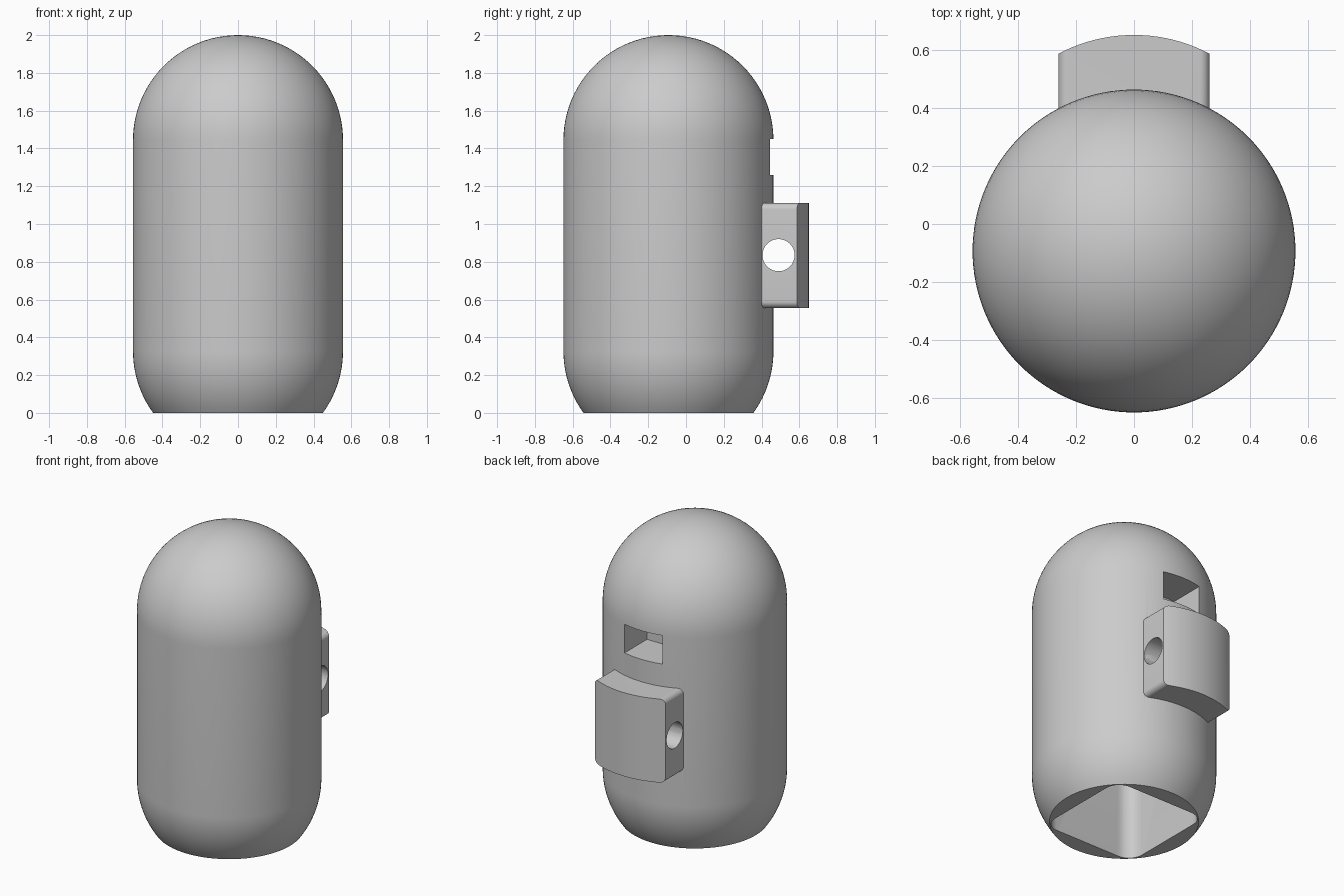
import bpy
import bmesh
from math import sin, cos, pi, sqrt
from mathutils import Matrix, Vector

cube = bpy.data.objects.get("Cube")
if cube:
    bpy.data.objects.remove(cube, do_unlink=True)

R = 0.556          # capsule radius
CY = -0.093        # capsule axis in y
TOP = 2 - R        # dome centre height
LOW = 0.327        # centre of the truncated lower dome
RIM = sqrt(R * R - LOW * LOW)

grey = bpy.data.materials.new("light grey")
grey.use_nodes = True
grey.diffuse_color = (0.6, 0.6, 0.6, 1)
grey.node_tree.nodes["Principled BSDF"].inputs["Base Color"].default_value = (0.6, 0.6, 0.6, 1)


def finish(bm, name):
    bmesh.ops.remove_doubles(bm, verts=bm.verts, dist=1e-5)
    bmesh.ops.recalc_face_normals(bm, faces=bm.faces)
    mesh = bpy.data.meshes.new(name)
    bm.to_mesh(mesh)
    bm.free()
    obj = bpy.data.objects.new(name, mesh)
    bpy.context.collection.objects.link(obj)
    mesh.materials.append(grey)
    return obj


def revolve(name, profile, y, steps=128):
    """Solid of revolution about a vertical axis at the given y."""
    bm = bmesh.new()
    verts = [bm.verts.new((r, y, z)) for r, z in profile]
    edges = [bm.edges.new(pair) for pair in zip(verts, verts[1:])]
    bmesh.ops.spin(bm, geom=verts + edges, cent=(0, y, 0), axis=(0, 0, 1),
                   angle=2 * pi, steps=steps)
    return finish(bm, name)


def rounded_prism(name, u_half, v_half, radius, depth, matrix, seg=8):
    """Rounded rectangle extruded along local z from 0 to depth."""
    bm = bmesh.new()
    points = []
    for q, (su, sv) in enumerate([(1, 1), (-1, 1), (-1, -1), (1, -1)]):
        for i in range(seg + 1):
            a = (q + i / seg) * pi / 2
            points.append((su * (u_half - radius) + radius * cos(a),
                           sv * (v_half - radius) + radius * sin(a), 0))
    face = bm.faces.new([bm.verts.new(p) for p in points])
    new = bmesh.ops.extrude_face_region(bm, geom=[face])["geom"]
    moved = [g for g in new if isinstance(g, bmesh.types.BMVert)]
    bmesh.ops.translate(bm, verts=moved, vec=Vector((0, 0, depth)))
    bm.transform(matrix)
    return finish(bm, name)


def box(name, size, centre):
    bm = bmesh.new()
    bmesh.ops.create_cube(bm, size=1, matrix=Matrix.Translation(centre) @ Matrix.Diagonal((*size, 1)))
    return finish(bm, name)


def cut(obj, tool, operation="DIFFERENCE"):
    mod = obj.modifiers.new("cut", "BOOLEAN")
    mod.operation = operation
    mod.solver = "EXACT"
    mod.object = tool
    bpy.ops.object.select_all(action="DESELECT")
    bpy.context.view_layer.objects.active = obj
    obj.select_set(True)
    bpy.ops.object.modifier_apply(modifier=mod.name)


# Capsule body with a flat, truncated base
profile = [(0, 0), (RIM, 0)]
for i in range(1, 13):
    z = LOW * i / 12
    profile.append((sqrt(R * R - (LOW - z) ** 2), z))
profile += [(R * cos(a), TOP + R * sin(a)) for a in (i / 24 * pi / 2 for i in range(24))]
profile.append((0, 2))
body = revolve("capsule_body", profile, CY)

# Strap lug: rounded block trimmed to a curved back
LUG_Z, LUG_H = 0.833, 0.278
to_back = Matrix.Translation((0, 0.3, LUG_Z)) @ Matrix.Rotation(-pi / 2, 4, "X")
lug = rounded_prism("strap_lug", 0.26, LUG_H, 0.035, 0.6, to_back)
trim = revolve("lug_trim", [(0, 0.3), (R, 0.3), (R, 1.4), (0, 1.4)], -CY + 0.002)
cut(lug, trim, "INTERSECT")

# Square cavity in the base, slot in the back, strap hole through the lug
cavity = rounded_prism("base_cavity", 0.342, 0.342, 0.1, 1.25,
                       Matrix.Translation((0, CY, -0.05)))
slot = box("slot_cutter", (0.28, 0.59, 0.19), (0, 0.505, 1.355))
bm = bmesh.new()
bmesh.ops.create_cone(bm, cap_ends=True, segments=48, radius1=0.085, radius2=0.085, depth=1.6,
                      matrix=Matrix.Translation((0, 0.49, 0.835)) @ Matrix.Rotation(pi / 2, 4, "Y"))
hole = finish(bm, "strap_hole_cutter")
for tool in (cavity, slot, hole):
    cut(body, tool)
cut(lug, hole)

for tool in (trim, cavity, slot, hole):
    bpy.data.objects.remove(tool, do_unlink=True)

# Smooth curved faces, keep edges sharp
bpy.ops.object.select_all(action="DESELECT")
for obj in (body, lug):
    obj.select_set(True)
    bpy.context.view_layer.objects.active = obj
bpy.ops.object.shade_smooth_by_angle(angle=pi / 6)
